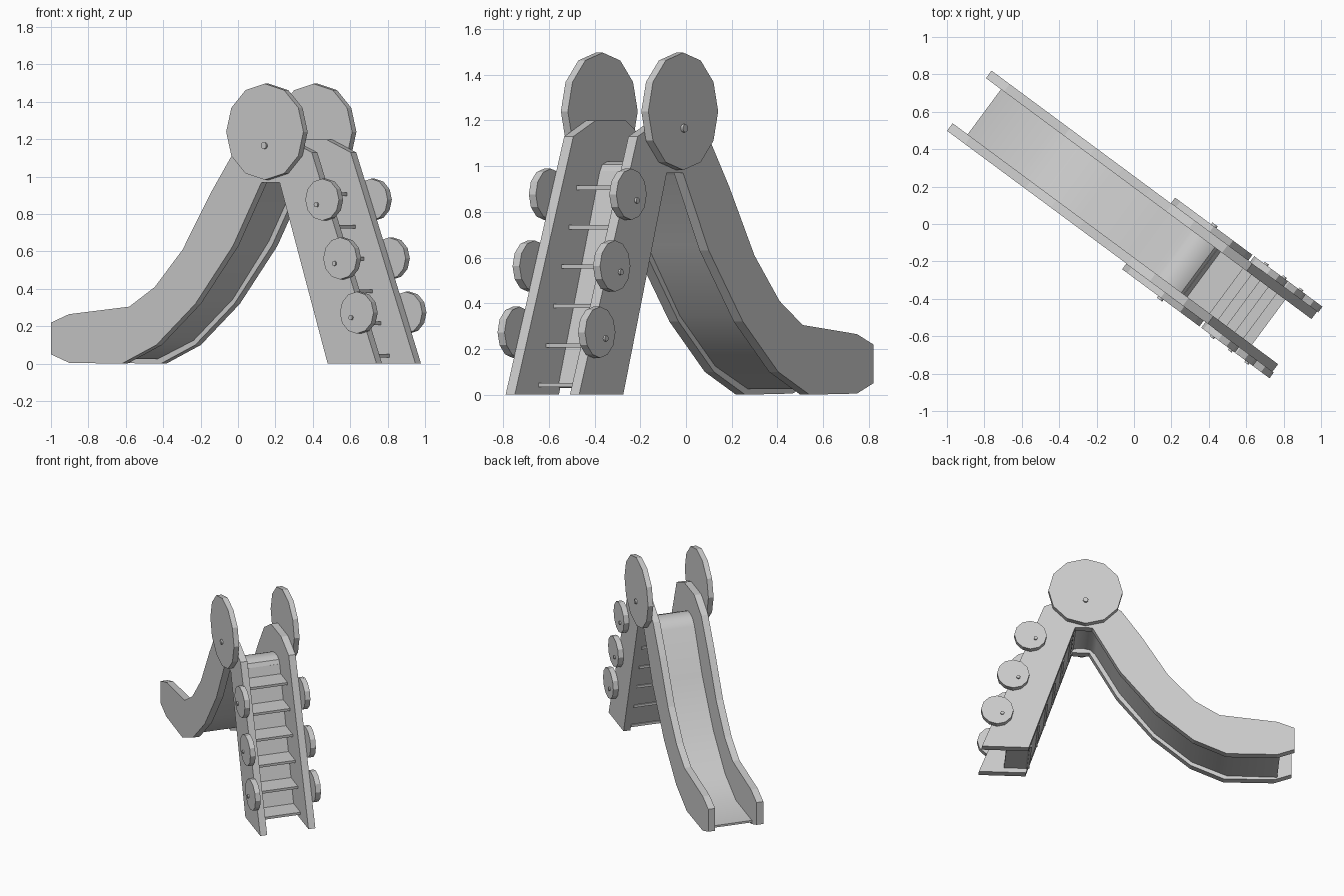
import bpy, bmesh, math
from mathutils import Matrix

cube = bpy.data.objects.get("Cube")
if cube:
    bpy.data.objects.remove(cube, do_unlink=True)

# Single grey paint
grey = bpy.data.materials.new("plain_grey")
grey.use_nodes = True
colour = (0.6, 0.6, 0.6, 1)
grey.diffuse_color = colour
grey.node_tree.nodes["Principled BSDF"].inputs["Base Color"].default_value = colour

# The slide stands turned in plan: u runs along it, v across it
TURN = Matrix.Rotation(math.radians(-36.5), 4, 'Z') @ Matrix.Translation((0, 0.006, 0))
RAIL_IN, RAIL_OUT = 0.15, 0.2


def prism(name, profile, v0, v1, smooth=None):
    """Extrude a (u, z) profile across the slide from v0 to v1."""
    bm = bmesh.new()
    face = bm.faces.new([bm.verts.new((u, v0, z)) for u, z in profile])
    out = bmesh.ops.extrude_face_region(bm, geom=[face])
    moved = [g for g in out["geom"] if isinstance(g, bmesh.types.BMVert)]
    bmesh.ops.translate(bm, verts=moved, vec=(0, v1 - v0, 0))
    bmesh.ops.recalc_face_normals(bm, faces=bm.faces)
    bm.transform(TURN)
    mesh = bpy.data.meshes.new(name)
    bm.to_mesh(mesh)
    bm.free()
    mesh.materials.append(grey)
    ob = bpy.data.objects.new(name, mesh)
    bpy.context.collection.objects.link(ob)
    if smooth:
        bpy.ops.object.select_all(action='DESELECT')
        ob.select_set(True)
        bpy.context.view_layer.objects.active = ob
        bpy.ops.object.shade_smooth_by_angle(angle=math.radians(smooth))
    return ob


def ring(u, z, r, sides=12):
    steps = [2 * math.pi * i / sides for i in range(sides)]
    return [(u + r * math.sin(a), z + r * math.cos(a)) for a in steps]


def ribbon(path, t):
    """Close an open path into a sheet of thickness t, offset to its left."""
    upper = []
    for i, (u, z) in enumerate(path):
        a, b = path[max(i - 1, 0)], path[min(i + 1, len(path) - 1)]
        du, dz = b[0] - a[0], b[1] - a[1]
        n = math.hypot(du, dz)
        upper.append((u - dz / n * t, z + du / n * t))
    return path + upper[::-1]


# Side rail outline: chute, crest and ladder leg in one board
rail = [(-1.1, 0.05), (-0.98, 0.005), (-0.63, 0), (-0.40, 0.10), (-0.14, 0.32),
        (0.11, 0.63), (0.30, 0.97), (0.42, 0.97), (0.74, 0), (1.065, 0),
        (0.634, 1.13), (0.47, 1.2), (0.25, 1.2), (0.1, 1.11), (-0.04, 0.91),
        (-0.225, 0.61), (-0.41, 0.41), (-0.58, 0.305), (-0.98, 0.265), (-1.1, 0.22)]

for side, s in (("left", 1), ("right", -1)):
    prism(side + "_rail", rail, s * RAIL_IN, s * RAIL_OUT)
    # Large disc at the crest with its bolt
    face = s * 0.238
    prism(side + "_crest_disc", ring(0.35, 1.24, 0.257), s * RAIL_OUT, face)
    prism(side + "_crest_bolt", ring(0.35, 1.166, 0.018), face, face + s * 0.012, 40)
    # Small discs centred on the front edge of the ladder leg
    for i, z in enumerate((0.877, 0.563, 0.273)):
        u = 1.065 - 0.381 * z
        prism(f"{side}_ladder_disc_{i + 1}", ring(u, z, 0.112), s * RAIL_OUT, face)
        prism(f"{side}_ladder_bolt_{i + 1}", ring(u - 0.035, z - 0.027, 0.013),
              face, face + s * 0.01, 40)

# Chute bed with a rounded crest
bed = [(-1.0, 0.025), (-0.65, 0.025), (-0.41, 0.125), (-0.15, 0.345), (0.09, 0.655),
       (0.26, 0.96), (0.295, 0.995), (0.34, 1.005), (0.385, 1.005), (0.412, 0.995), (0.425, 0.97)]
prism("chute_bed", ribbon(bed, 0.015), -RAIL_IN, RAIL_IN, 35)

# Sloping panel behind the ladder
prism("ladder_back", ribbon([(0.425, 0.975), (0.732, 0.03)], 0.015), -RAIL_IN, RAIL_IN)

# Ladder treads, evenly spaced
for i in range(6):
    z = 0.043 + 0.1725 * i
    back = 0.73 - 0.325 * z
    prism(f"tread_{i + 1}", [(back, z - 0.009), (back + 0.175, z - 0.009),
                             (back + 0.175, z + 0.009), (back, z + 0.009)], -RAIL_IN, RAIL_IN)
